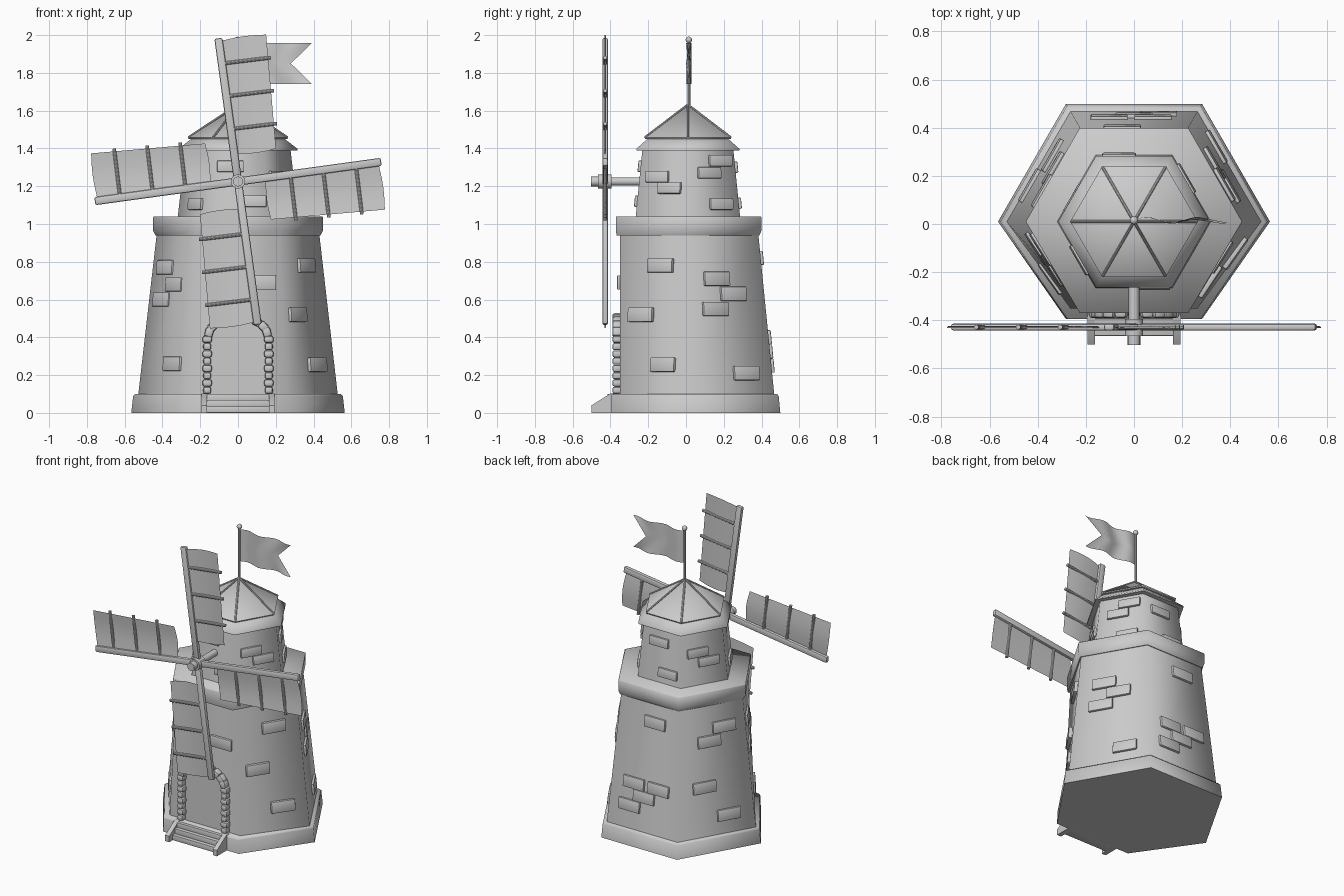
import bpy, bmesh, math
from mathutils import Vector, Matrix

if "Cube" in bpy.data.objects:
    bpy.data.objects.remove(bpy.data.objects["Cube"])

CY = 0.01  # centre of the tower in y


def finish(name, bm, angle=35):
    bmesh.ops.recalc_face_normals(bm, faces=bm.faces)
    me = bpy.data.meshes.new(name)
    bm.to_mesh(me)
    bm.free()
    ob = bpy.data.objects.new(name, me)
    bpy.context.collection.objects.link(ob)
    bpy.ops.object.select_all(action='DESELECT')
    ob.select_set(True)
    bpy.context.view_layer.objects.active = ob
    bpy.ops.object.shade_smooth_by_angle(angle=math.radians(angle))
    return ob


def corner(k, r, z, front=-9):
    a = math.radians(60 * k)
    return Vector((r * math.cos(a), max(CY + r * math.sin(a), front), z))


def hex_stack(name, rings, front=-9):
    bm = bmesh.new()
    loops = [[bm.verts.new(corner(k, r, z, front)) for k in range(6)] for r, z in rings]
    for lo, hi in zip(loops, loops[1:]):
        for k in range(6):
            bm.faces.new((lo[k], lo[(k + 1) % 6], hi[(k + 1) % 6], hi[k]))
    bm.faces.new(loops[0])
    bm.faces.new(loops[-1])
    bmesh.ops.remove_doubles(bm, verts=bm.verts, dist=0.0002)
    return finish(name, bm, 65)


def box(bm, size, mat, bevel=0.006):
    vs = bmesh.ops.create_cube(bm, size=1, matrix=mat @ Matrix.Diagonal((*size, 1)))['verts']
    if bevel:
        es = list({e for v in vs for e in v.link_edges})
        bmesh.ops.bevel(bm, geom=es, offset=bevel, segments=2, affect='EDGES', profile=0.5)


def rod(bm, a, b, r, sides=12):
    a, b = Vector(a), Vector(b)
    rot = Vector((0, 0, 1)).rotation_difference(b - a).to_matrix().to_4x4()
    bmesh.ops.create_cone(bm, cap_ends=True, segments=sides, radius1=r, radius2=r,
                          depth=(b - a).length, matrix=Matrix.Translation((a + b) / 2) @ rot)


# Tower body
hex_stack("base_plinth", [(0.565, 0), (0.555, 0.09), (0.545, 0.1)], -0.395)
hex_stack("lower_wall", [(0.53, 0.08), (0.43, 0.95)], -0.35)
hex_stack("terrace_ring", [(0.437, 0.94), (0.45, 0.965), (0.45, 1.035), (0.445, 1.04)], -0.37)
hex_stack("upper_wall", [(0.32, 1.03), (0.275, 1.42)])
hex_stack("roof_skirt", [(0.27, 1.39), (0.315, 1.39), (0.315, 1.398), (0.235, 1.46)])
hex_stack("roof_cone", [(0.262, 1.45), (0.265, 1.457), (0.0001, 1.63)])

# Roof ridges
bm = bmesh.new()
for k in range(6):
    rod(bm, corner(k, 0.262, 1.459), (0, CY, 1.632), 0.006, 8)
finish("roof_ridges", bm)


# Raised bricks: per wall side, position along the side and height
def bricks(name, layout, radius, size, front=-9):
    bm = bmesh.new()
    for k, spots in layout.items():
        for t, z in spots:
            def at(t, z):
                return corner(k, radius(z), z, front).lerp(corner(k + 1, radius(z), z, front), t)
            u = (at(1, z) - at(0, z)).normalized()
            n = u.cross(at(t, z + 0.1) - at(t, z)).normalized()
            m = Matrix((u, n.cross(u), n)).transposed().to_4x4()
            box(bm, size, Matrix.Translation(at(t, z) + n * 0.002) @ m, 0.005)
    finish(name, bm)


bricks("lower_bricks", {
    0: [(.38, .71), (.59, .63), (.35, .55), (.69, .21)],
    1: [(.34, .40), (.71, .40), (.5, .325), (.3, .25), (.61, .82)],
    2: [(.68, .79), (.45, .71), (.36, .42), (.67, .22)],
    3: [(.31, .77), (.55, .68), (.30, .60), (.65, .26)],
    4: [(.77, .69)],
    5: [(.60, .78), (.31, .52), (.64, .255)]},
    lambda z: 0.53 - 0.115 * (z - 0.08), (0.155, 0.075, 0.025), -0.35)
bricks("upper_bricks", {
    0: [(.69, 1.335), (.44, 1.27), (.65, 1.105)],
    1: [(.45, 1.30), (.7, 1.11)],
    2: [(.38, 1.25), (.62, 1.185)],
    3: [(.58, 1.105)],
    4: [(.36, 1.305), (.76, 1.12)],
    5: [(.37, 1.25), (.635, 1.19)]},
    lambda z: 0.32 - 0.115 * (z - 1.03), (0.14, 0.06, 0.025))

# Door panel with a segmental top
bm = bmesh.new()
arch = [(0.145 * math.cos(a), 0.40 + 0.09 * math.sin(a))
        for a in [math.pi * i / 12 for i in range(13)]]
bm.faces.new([bm.verts.new((x, -0.354, z)) for x, z in [(-0.145, 0.1)] + arch[::-1] + [(0.145, 0.1)]])
finish("door", bm)

# Door surround stones
bm = bmesh.new()
for s in (-1, 1):
    for i in range(8):
        w = 0.05 if i % 2 else 0.042
        box(bm, (w, 0.05, 0.038), Matrix.Translation((s * 0.163, -0.365, 0.12 + i * 0.0385)), 0.012)
for i in range(9):
    a = math.pi * (i + 0.5) / 9
    p = Vector((0.155 * math.cos(a), -0.365, 0.41 + 0.095 * math.sin(a)))
    tilt = math.atan2(math.cos(a) * 0.095, -math.sin(a) * 0.155)
    box(bm, (0.05, 0.05, 0.045), Matrix.Translation(p) @ Matrix.Rotation(-tilt, 4, 'Y'), 0.012)
finish("door_surround", bm)

# Entrance steps and their sloping side walls
bm = bmesh.new()
for front, z0, z1 in ((-0.465, 0, 0.035), (-0.44, 0.03, 0.068), (-0.415, 0.06, 0.1)):
    box(bm, (0.33, front * -1 - 0.36, z1 - z0),
        Matrix.Translation((0, (front - 0.36) / 2, (z0 + z1) / 2)), 0.003)
finish("entrance_steps", bm)
bm = bmesh.new()
side = [(-0.5, 0), (-0.5, 0.04), (-0.40, 0.103), (-0.37, 0.103), (-0.37, 0)]
for s in (-1, 1):
    f = bm.faces.new([bm.verts.new((s * 0.178 - 0.015, y, z)) for y, z in side])
    ex = bmesh.ops.extrude_face_region(bm, geom=[f])['geom']
    bmesh.ops.translate(bm, vec=(0.03, 0, 0), verts=[v for v in ex if isinstance(v, bmesh.types.BMVert)])
finish("step_side_walls", bm)

# Axle and hub
HUB = Vector((0, -0.428, 1.225))
bm = bmesh.new()
rod(bm, (0, -0.2, HUB.z), (0, -0.49, HUB.z), 0.022, 16)
rod(bm, (0, -0.395, HUB.z), (0, -0.465, HUB.z), 0.038, 16)
rod(bm, (0, -0.46, HUB.z), (0, -0.503, HUB.z), 0.026, 16)
finish("axle_and_hub", bm)

# Four sails: arm, cross bars and cloth
for i, label in enumerate(("top", "right", "bottom", "left")):
    turn = Matrix.Translation(HUB) @ Matrix.Rotation(math.radians(-7.8 + 90 * i), 4, 'Y')
    bm = bmesh.new()
    box(bm, (0.043, 0.028, 0.765), Matrix.Translation((0, 0, 0.3825)), 0.009)
    for u in (0.28, 0.455, 0.63):
        rod(bm, (0, 0, u), (0.24 + 0.045 * (u - 0.15), 0, u - 0.004), 0.010, 10)
    bm.transform(turn)
    finish(label + "_sail_frame", bm)
    bm = bmesh.new()
    nu, nv = 12, 6
    grid = []
    for a in range(nu + 1):
        u = 0.145 + 0.605 * a / nu
        v1 = 0.223 + 0.03 * a / nu
        row = []
        for b in range(nv + 1):
            f = b / nv
            sag = 0.008 * math.sin(math.pi * f)
            row.append(bm.verts.new((0.015 + (v1 - 0.015) * f, sag - 0.004,
                                     u + (sag if a == nu else -sag if a == 0 else 0))))
        grid.append(row)
    for r0, r1 in zip(grid, grid[1:]):
        for b in range(nv):
            bm.faces.new((r0[b], r0[b + 1], r1[b + 1], r1[b]))
    bm.transform(turn)
    finish(label + "_sail_cloth", bm)

# Flag pole with ball
bm = bmesh.new()
rod(bm, (0, CY + 0.005, 1.6), (0, CY + 0.005, 1.975), 0.008, 10)
bmesh.ops.create_uvsphere(bm, u_segments=14, v_segments=8, radius=0.017,
                          matrix=Matrix.Translation((0, CY + 0.005, 1.975)))
finish("flag_pole", bm)

# Waving swallow-tailed flag: the tail notch is sheared into the grid
bm = bmesh.new()
n = 16
rows = []
for z, length in ((1.742, 0.39), (1.85, 0.28), (1.957, 0.39)):
    row = []
    for i in range(n + 1):
        x = length * i / n
        row.append(bm.verts.new((x, CY + 0.005 + 0.014 * math.sin(x * 30), z)))
    rows.append(row)
for r0, r1 in zip(rows, rows[1:]):
    for i in range(n):
        bm.faces.new((r0[i], r0[i + 1], r1[i + 1], r1[i]))
finish("flag", bm, 60)
